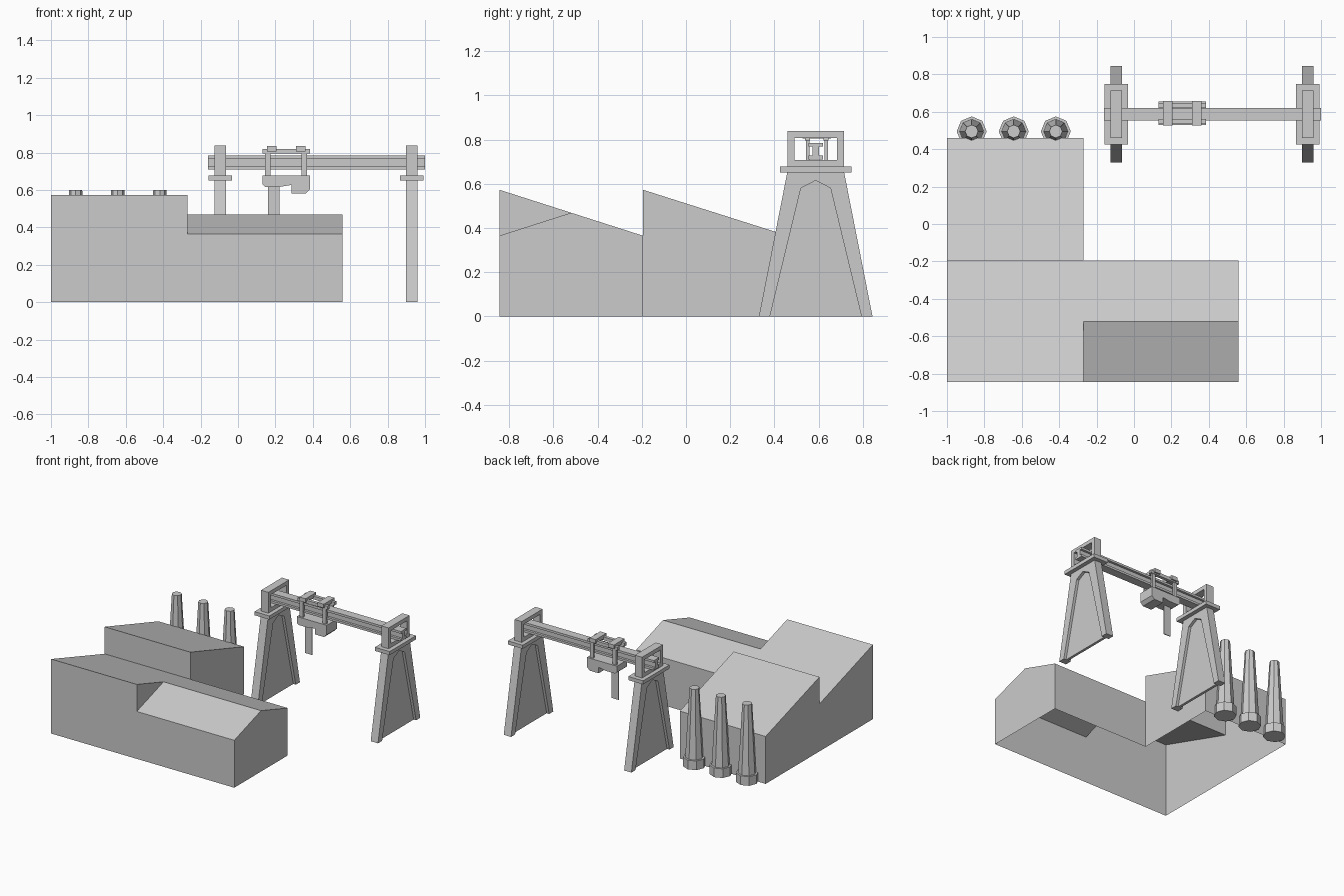
import bpy, bmesh, math
from mathutils import Vector

if "Cube" in bpy.data.objects:
    bpy.data.objects.remove(bpy.data.objects["Cube"])


def finish(name, bm):
    bmesh.ops.remove_doubles(bm, verts=bm.verts, dist=0.0001)
    bmesh.ops.recalc_face_normals(bm, faces=bm.faces)
    me = bpy.data.meshes.new(name)
    bm.to_mesh(me)
    bm.free()
    ob = bpy.data.objects.new(name, me)
    bpy.context.collection.objects.link(ob)
    return ob


def add_face(bm, pts):
    bm.faces.new([bm.verts.new(p) for p in pts])


def strip(bm, prof, x0, x1):
    # open (y, z) profile swept along x
    for (ya, za), (yb, zb) in zip(prof, prof[1:]):
        add_face(bm, [(x0, ya, za), (x1, ya, za), (x1, yb, zb), (x0, yb, zb)])


def prism(name, pts, lo, hi, axis='x'):
    # closed profile extruded along x (y, z points) or y (x, z points)
    def place(p, d):
        return (d, p[0], p[1]) if axis == 'x' else (p[0], d, p[1])
    bm = bmesh.new()
    f = bm.faces.new([bm.verts.new(place(p, lo)) for p in pts])
    ext = bmesh.ops.extrude_face_region(bm, geom=[f])
    shift = Vector(place((0, 0), hi - lo))
    bmesh.ops.translate(bm, vec=shift,
                        verts=[v for v in ext['geom'] if isinstance(v, bmesh.types.BMVert)])
    return finish(name, bm)


def box(name, x0, x1, y0, y1, z0, z1):
    return prism(name, [(y0, z0), (y1, z0), (y1, z1), (y0, z1)], x0, x1)


# sawtooth-roof halls: one shell, open underneath
FRONT, STEP, BACK = -0.845, -0.195, 0.46
HI, LO, MID, RIDGE_Y = 0.573, 0.365, 0.469, -0.52
XL, XM, XR = -1.0, -0.27, 0.56
bm = bmesh.new()
left = [(FRONT, 0), (FRONT, LO), (FRONT, HI), (RIDGE_Y, MID), (STEP, LO),
        (STEP, HI), (BACK, LO), (BACK, 0)]
right = [(FRONT, 0), (FRONT, LO), (RIDGE_Y, MID), (STEP, LO), (STEP, 0)]
strip(bm, left, XL, XM)
strip(bm, right, XM, XR)
caps = [(XL, left[:5] + [(STEP, 0)]),
        (XL, [(STEP, 0), (STEP, LO)] + left[5:]),
        (XM, [(STEP, 0), (STEP, LO)] + left[5:]),
        (XM, left[1:4]),
        (XR, right)]
for x, prof in caps:
    add_face(bm, [(x, y, z) for y, z in prof])
finish("factory_halls", bm)

# octagonal chimneys with a wider foot
for i in range(3):
    cx = -0.868 + 0.225 * i
    bm = bmesh.new()
    rings = []
    for r, z in [(0.08, 0), (0.08, 0.07), (0.065, 0.07), (0.035, 0.6)]:
        rings.append([bm.verts.new((cx + r * math.cos(k * math.pi / 4),
                                    0.495 + r * math.sin(k * math.pi / 4), z))
                      for k in range(8)])
    for a, b in zip(rings, rings[1:]):
        for k in range(8):
            j = (k + 1) % 8
            bm.faces.new([a[k], a[j], b[j], b[k]])
    bm.faces.new(rings[0])
    bm.faces.new(rings[-1])
    finish(f"chimney_{i + 1}", bm)

# gantry towers
CY = 0.587
for side, cx in (("left", -0.095), ("right", 0.93)):
    x0, x1 = cx - 0.031, cx + 0.031
    arch = [(0.207, 0), (0.067, 0.58), (0, 0.615), (-0.067, 0.58), (-0.207, 0)]
    outer = [(-0.257, 0), (-0.129, 0.65), (0.129, 0.65), (0.257, 0)]
    prism(f"{side}_tower_legs", [(CY + y, z) for y, z in outer + arch], x0, x1)
    prism(f"{side}_tower_panel", [(CY + y, z) for y, z in arch], cx - 0.01, cx + 0.01)
    box(f"{side}_tower_plate", cx - 0.063, cx + 0.063, CY - 0.161, CY + 0.161, 0.65, 0.678)
    # open portal frame on top
    for s in (-1, 1):
        ya, yb = sorted((CY + s * 0.097, CY + s * 0.127))
        box(f"{side}_portal_post", x0, x1, ya, yb, 0.678, 0.838)
    box(f"{side}_portal_sill", x0, x1, CY - 0.097, CY + 0.097, 0.678, 0.708)
    box(f"{side}_portal_lintel", x0, x1, CY - 0.097, CY + 0.097, 0.808, 0.838)

# I-section girder
half = [(0.033, 0.71), (0.033, 0.727), (0.015, 0.727), (0.015, 0.768),
        (0.033, 0.768), (0.033, 0.785)]
section = [(CY + y, z) for y, z in half] + [(CY - y, z) for y, z in reversed(half)]
prism("girder", section, -0.16, 1.0)

# trolley riding on the girder
for s in (-1, 1):
    y = CY + 0.005 + s * 0.042
    box("trolley_rail", 0.13, 0.385, y - 0.012, y + 0.012, 0.795, 0.82)
    for x in (0.16, 0.355):
        box("trolley_hanger", x - 0.015, x + 0.015, y - 0.008, y + 0.008, 0.67, 0.797)
for x in (0.18, 0.335):
    box("trolley_crossbar", x - 0.026, x + 0.026, CY - 0.06, CY + 0.07, 0.805, 0.835)
body = [(0.13, 0.678), (0.385, 0.678), (0.385, 0.605), (0.362, 0.582), (0.285, 0.582),
        (0.285, 0.627), (0.225, 0.617), (0.145, 0.617), (0.13, 0.63)]
prism("trolley_body", body, CY - 0.058, CY + 0.068, 'y')
box("hanging_blade", 0.16, 0.222, CY - 0.003, CY + 0.003, 0.385, 0.63)
